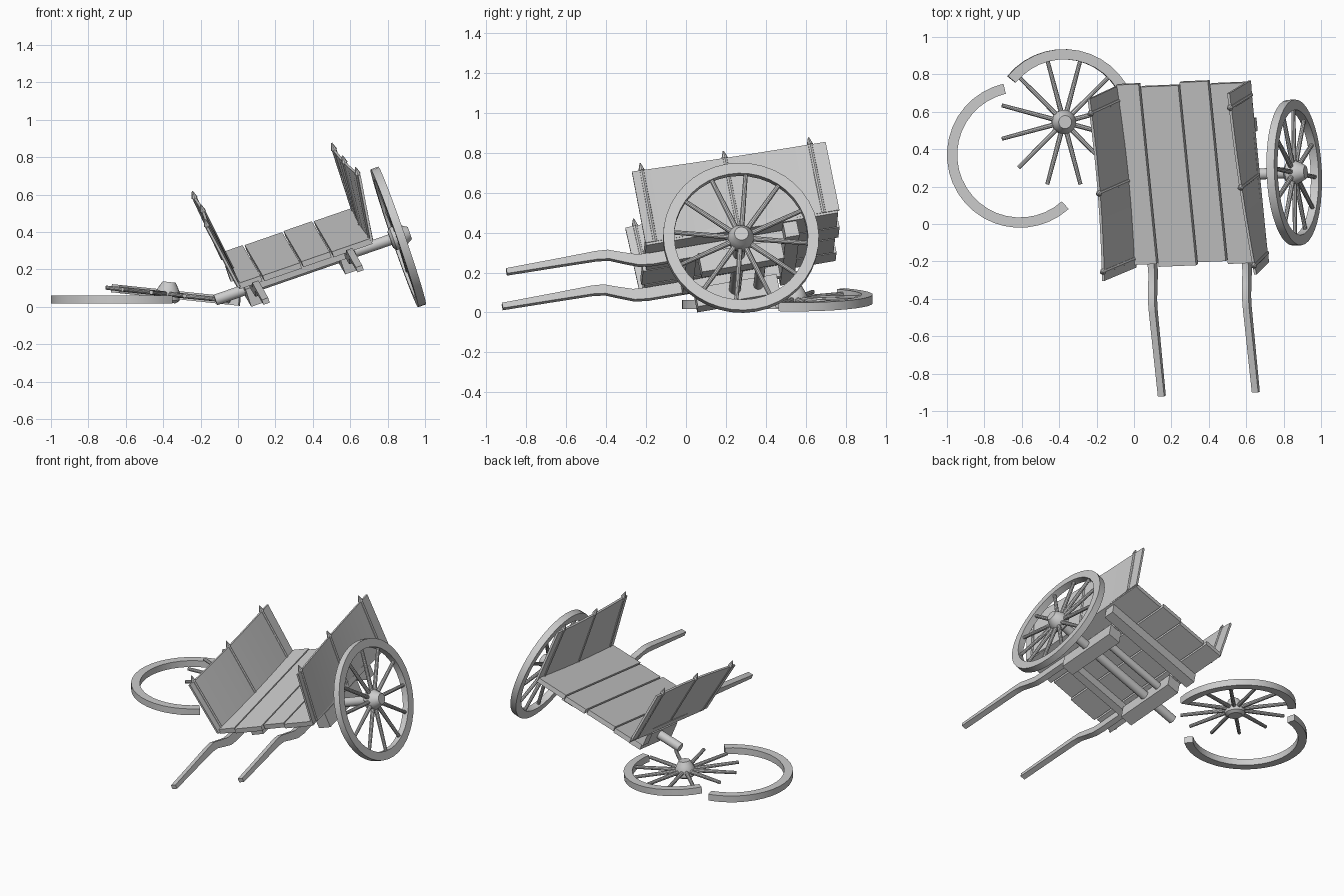
import bpy, bmesh
from math import radians, cos, sin, pi
from mathutils import Matrix, Vector

old = bpy.data.objects.get("Cube")
if old:
    bpy.data.objects.remove(old)

wood = bpy.data.materials.new("grey_wood")
wood.use_nodes = True
colour = (0.6, 0.6, 0.6, 1)
wood.diffuse_color = colour
wood.node_tree.nodes["Principled BSDF"].inputs["Base Color"].default_value = colour


def frame(x_axis, y_axis, origin):
    """Matrix from two rough axes and an origin."""
    y = Vector(y_axis).normalized()
    z = Vector(x_axis).cross(y).normalized()
    m = Matrix((y.cross(z), y, z)).transposed().to_4x4()
    m.translation = origin
    return m


# the cart leans on its missing wheel's side
CART = frame((0.944, 0.04, 0.326), (-0.098, 0.982, 0.167), (0.37, 0.255, 0.206))


def finish(name, bm, matrix=CART, smooth=False):
    bmesh.ops.recalc_face_normals(bm, faces=bm.faces)
    mesh = bpy.data.meshes.new(name)
    bm.to_mesh(mesh)
    bm.free()
    mesh.transform(matrix)
    mesh.materials.append(wood)
    obj = bpy.data.objects.new(name, mesh)
    bpy.context.collection.objects.link(obj)
    if smooth:
        bpy.ops.object.select_all(action='DESELECT')
        obj.select_set(True)
        bpy.context.view_layer.objects.active = obj
        bpy.ops.object.shade_smooth_by_angle(angle=radians(35))
    return obj


def loft(bm, rings, closed=False):
    """Skin a list of point rings; cap the ends unless closed."""
    rows = [[bm.verts.new(p) for p in ring] for ring in rings]
    n = len(rows[0])
    pairs = list(zip(rows, rows[1:])) + ([(rows[-1], rows[0])] if closed else [])
    for a, b in pairs:
        for i in range(n):
            j = (i + 1) % n
            bm.faces.new((a[i], a[j], b[j], b[i]))
    if not closed:
        bm.faces.new(rows[0])
        bm.faces.new(rows[-1])


def box(name, x, y, z):
    bm = bmesh.new()
    loft(bm, [[(x[0], v, z[0]), (x[1], v, z[0]), (x[1], v, z[1]), (x[0], v, z[1])] for v in y])
    return finish(name, bm)


def rod(bm, start, end, r1, r2, sides=10):
    start, end = Vector(start), Vector(end)
    d = end - start
    m = Matrix.Translation((start + end) / 2) @ d.to_track_quat('Z', 'Y').to_matrix().to_4x4()
    bmesh.ops.create_cone(bm, cap_ends=True, segments=sides, radius1=r1, radius2=r2,
                          depth=d.length, matrix=m)


# ---- wheels, built lying flat around z ----
RIM, INNER, HALF = 0.39, 0.335, 0.022


def rim(name, matrix, start=0, end=360):
    whole = end - start == 360
    steps = round((end - start) / 9)
    rings = []
    for i in range(steps + (not whole)):
        a = radians(start + (end - start) * i / steps)
        rings.append([(r * cos(a), r * sin(a), z) for r, z in
                      ((INNER, -HALF), (RIM, -HALF), (RIM, HALF), (INNER, HALF))])
    bm = bmesh.new()
    loft(bm, rings, closed=whole)
    finish(name, bm, matrix, True)


def hub_and_spokes(name, matrix):
    bm = bmesh.new()
    for i in range(12):
        a = radians(15 + 30 * i)
        d = Vector((cos(a), sin(a), 0))
        rod(bm, d * 0.03, d * (INNER + 0.01), 0.014, 0.011)
    finish(name + "_spokes", bm, matrix, True)
    bm = bmesh.new()
    profile = ((0.045, -0.045), (0.065, -0.03), (0.065, 0.01), (0.05, 0.04), (0.035, 0.065))
    loft(bm, [[(r * cos(k * pi / 10), r * sin(k * pi / 10), z) for k in range(20)]
              for r, z in profile])
    finish(name + "_hub", bm, matrix, True)


# standing wheel on the raised side
standing = CART @ Matrix.Translation((0.515, 0, 0)) @ Matrix.Rotation(pi / 2, 4, 'Y')
rim("standing_wheel_rim", standing)
hub_and_spokes("standing_wheel", standing)

# broken wheel lying on the ground, its rim in two pieces
fallen = Matrix.Translation((-0.375, 0.545, 0.068)) @ Matrix.Rotation(radians(6), 4, 'Y')
rim("broken_rim_attached", fallen, -12, 141)
hub_and_spokes("broken_wheel", fallen)
rim("broken_rim_loose", Matrix.Translation((-0.61, 0.37, 0.04)), 103, 312)

# ---- bed planks ----
FRONT, BACK, FLOOR = -0.45, 0.53, 0.13
seams = (-0.40, -0.262, -0.04, 0.13, 0.36)
for i, (a, b) in enumerate(zip(seams, seams[1:])):
    slip = 0.008 * (-1) ** i
    box(f"bed_plank_{i + 1}", (a + 0.005, b - 0.005), (FRONT + slip, BACK + slip),
        (FLOOR - 0.032, FLOOR))

# ---- side panels with pointed posts ----
HEIGHT, THICK = 0.345, 0.007


def side_panel(name, base, lean_front, lean_back, bow):
    def at(t, h):
        lean = lean_front + (lean_back - lean_front) * t
        return Vector((base + lean * h + bow * sin(pi * t), FRONT - 0.01 + t * (BACK - FRONT + 0.01),
                       FLOOR - 0.02 + h * (HEIGHT + 0.02)))
    side = Vector((THICK, 0, 0))
    bm = bmesh.new()
    loft(bm, [[at(t / 6, 0) - side, at(t / 6, 0) + side, at(t / 6, 1) + side, at(t / 6, 1) - side]
              for t in range(7)])
    finish(name, bm, smooth=True)
    bm = bmesh.new()
    for t in (0.05, 0.48, 0.92):
        top = at(t, 1)
        rod(bm, at(t, 0), top, 0.013, 0.013, 8)
        rod(bm, top, top + Vector((0, 0, 0.04)), 0.017, 0.003, 8)
    finish(name + "_posts", bm)


side_panel("lower_side_panel", -0.395, -0.06, -0.04, 0.015)
side_panel("raised_side_panel", 0.355, 0.05, 0.0, -0.01)

# ---- shafts: y, centre height, half height ----
path = ((-1.16, 0.128, 0.014), (-0.9, 0.129, 0.018), (-0.70, 0.13, 0.022), (-0.64, 0.124, 0.024),
        (-0.57, 0.096, 0.026), (-0.50, 0.07, 0.028), (-0.43, 0.064, 0.03), (0.3, 0.064, 0.03))
for name, x in (("lower", -0.312), ("raised", 0.22)):
    bm = bmesh.new()
    loft(bm, [[(x + sx * 0.018, y, z + sz * h) for sx, sz in ((-1, -1), (1, -1), (1, 1), (-1, 1))]
              for y, z, h in path])
    finish(name + "_shaft", bm, smooth=True)
    # bearing block holding the axle
    box(name + "_axle_block", (x - 0.045, x + 0.045), (-0.2, 0.22), (-0.06, 0.04))

# ---- underside beams and axle ----
box("rear_cross_beam", (-0.40, 0.34), (0.24, 0.31), (0.02, 0.098))
box("front_cross_beam", (-0.31, 0.22), (-0.26, -0.21), (0.03, 0.098))
bm = bmesh.new()
rod(bm, (-0.52, 0, 0), (0.56, 0, 0), 0.03, 0.03, 16)
finish("axle", bm, smooth=True)
bm = bmesh.new()
rod(bm, (-0.31, 0.12, 0), (0.22, 0.12, 0), 0.025, 0.025, 16)
finish("brace_rod", bm, smooth=True)
